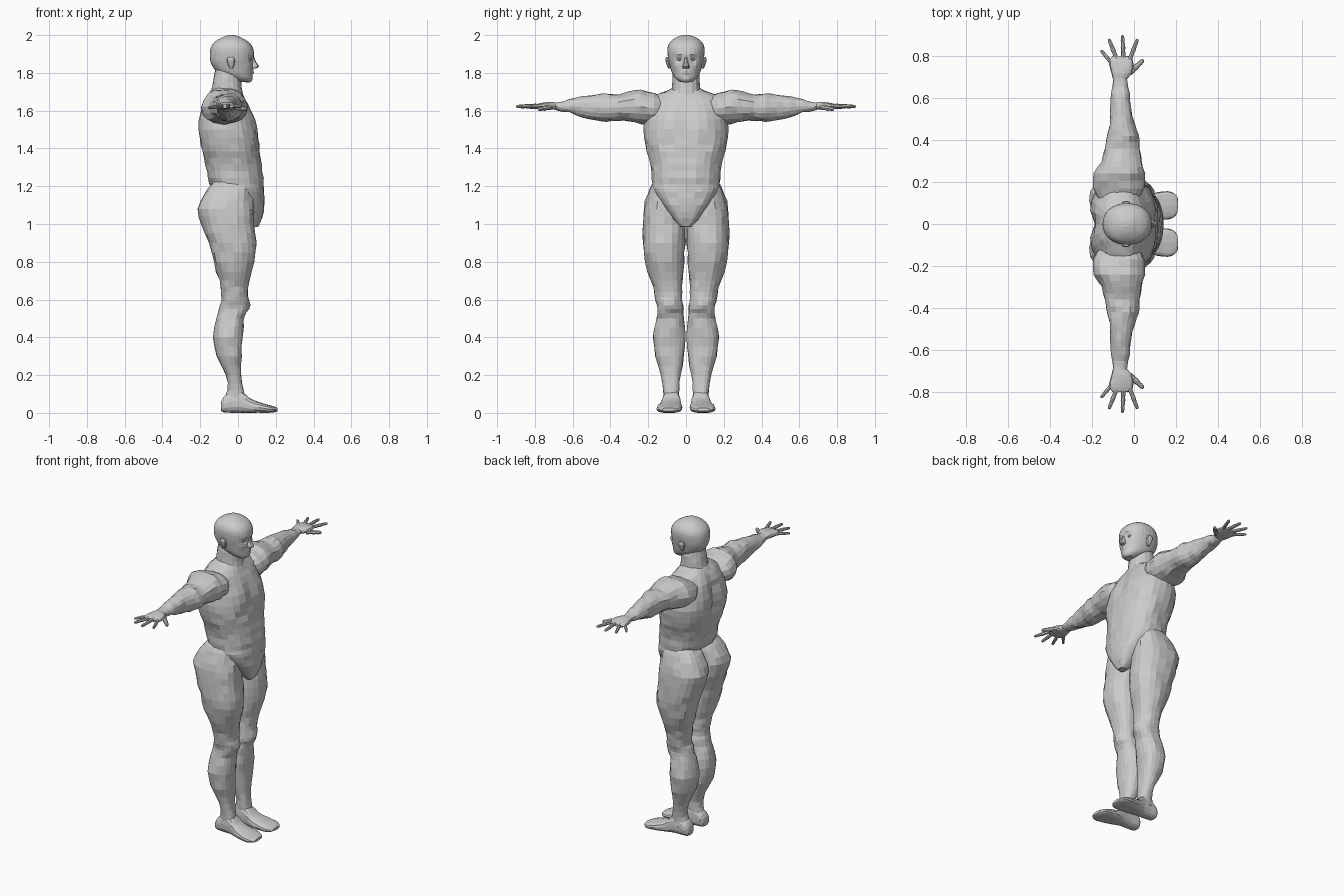
import bpy, bmesh, math
from mathutils import Vector, noise


def spline(rows, k):
    """Catmull-Rom refinement of a list of parameter rows."""
    out = []
    for i in range(len(rows) - 1):
        p0, p1 = rows[max(i - 1, 0)], rows[i]
        p2, p3 = rows[i + 1], rows[min(i + 2, len(rows) - 1)]
        for s in range(k):
            t = s / k
            out.append([0.5 * (2 * b + (c - a) * t + (2 * a - 5 * b + 4 * c - d) * t * t
                               + (3 * b - a - 3 * c + d) * t ** 3)
                        for a, b, c, d in zip(p0, p1, p2, p3)])
    out.append(list(rows[-1]))
    return out


def finish(name, bm, mirror):
    bmesh.ops.recalc_face_normals(bm, faces=bm.faces)
    me = bpy.data.meshes.new(name)
    bm.to_mesh(me)
    bm.free()
    ob = bpy.data.objects.new(name, me)
    bpy.context.collection.objects.link(ob)
    if mirror:
        m = ob.modifiers.new("Mirror", 'MIRROR')
        m.use_axis = (False, True, False)
        m.use_mirror_merge = False
    return ob


def loft(name, rows, axis='z', n=20, k=2, p=2.2, bumps=(), rough=0.0, mirror=False):
    """Rows are (position, u0, u1, v0, v1): superellipse sections along an axis."""
    bm = bmesh.new()
    rings = []
    for w, u0, u1, v0, v1 in spline(rows, k):
        ring = []
        for i in range(n):
            a = 2 * math.pi * i / n
            c, s = math.cos(a), math.sin(a)
            u = (u0 + u1) / 2 + (u1 - u0) / 2 * math.copysign(abs(c) ** (2 / p), c)
            v = (v0 + v1) / 2 + (v1 - v0) / 2 * math.copysign(abs(s) ** (2 / p), s)
            co = {'z': (u, v, w), 'y': (u, w, v), 'x': (w, u, v)}[axis]
            ring.append(bm.verts.new(co))
        rings.append(ring)
    for a, b in zip(rings, rings[1:]):
        for i in range(n):
            j = (i + 1) % n
            bm.faces.new((a[i], a[j], b[j], b[i]))
    bm.faces.new(rings[0])
    bm.faces.new(rings[-1])
    bmesh.ops.recalc_face_normals(bm, faces=bm.faces)
    bm.normal_update()
    # muscle bumps and hollows, symmetric in y
    moves = []
    for v in bm.verts:
        q = Vector((v.co.x, abs(v.co.y), v.co.z))
        d = rough * noise.noise(q * 22)
        for bx, by, bz, r, amt in bumps:
            d += amt * math.exp(-(q - Vector((bx, by, bz))).length_squared / r ** 2)
        moves.append(v.normal * d)
    for v, m in zip(bm.verts, moves):
        v.co += m
    return finish(name, bm, mirror)


def sym(rows):
    return [(z, a, b, -h, h) for z, a, b, h in rows]


# torso, tapering down to the groin
torso_bumps = [
    (.09, .10, 1.53, .08, .016), (.10, 0, 1.53, .03, -.008),      # chest
    (.12, .09, 1.43, .035, -.012),
    (-.20, .11, 1.55, .08, .012), (-.20, .14, 1.42, .07, .008),   # back
    (-.21, 0, 1.58, .045, -.025), (-.21, 0, 1.48, .045, -.025),
    (-.19, 0, 1.38, .045, -.02), (-.16, 0, 1.28, .04, -.014),
    (.02, .19, 1.38, .04, .006)]
torso_bumps += [(.12, .04, z, .03, .006) for z in (1.40, 1.33, 1.26)]
loft("torso", sym([
    (1.72, -.13, .0, .07), (1.69, -.155, .02, .14), (1.66, -.175, .04, .175),
    (1.60, -.195, .065, .205), (1.50, -.205, .095, .225), (1.42, -.20, .112, .215),
    (1.35, -.185, .12, .195), (1.28, -.168, .128, .183), (1.21, -.155, .135, .178),
    (1.17, -.10, .138, .17), (1.10, -.03, .14, .12), (1.03, .02, .13, .07),
    (.985, .06, .11, .025)]), n=28, p=2.4, bumps=torso_bumps, rough=.009)

# neck
loft("neck", sym([
    (1.66, -.15, .03, .09), (1.72, -.138, .02, .075), (1.78, -.128, .015, .07),
    (1.83, -.12, .0, .062)]), n=16, rough=.004)

# head with brow, eye sockets, cheeks and lips
loft("head", sym([
    (1.752, .01, .06, .03), (1.77, -.04, .073, .055), (1.80, -.105, .076, .074),
    (1.84, -.138, .078, .086), (1.88, -.149, .084, .095), (1.93, -.145, .08, .098),
    (1.965, -.122, .055, .083), (1.99, -.08, .01, .048), (2.0, -.05, -.02, .015)]),
    n=32, k=3, p=2.2, bumps=[
        (.07, .036, 1.872, .018, -.015), (.08, .035, 1.893, .016, .006),
        (.06, .055, 1.84, .02, .005), (.08, 0, 1.802, .016, .009),
        (.08, 0, 1.785, .01, -.005), (.07, 0, 1.763, .02, .006)])

# nose
loft("nose", sym([
    (1.885, .06, .084, .008), (1.855, .06, .098, .011), (1.836, .06, .112, .018),
    (1.826, .06, .104, .018), (1.822, .06, .085, .01)]), n=8, k=1)

# ears
loft("ear", [
    (1.822, -.042, -.028, .08, .094), (1.84, -.052, -.02, .08, .102),
    (1.868, -.06, -.016, .085, .11), (1.883, -.054, -.024, .088, .106)],
    n=10, k=2, mirror=True)

# eyes
loft("eye", [
    (.05, .031, .041, 1.867, 1.877), (.066, .024, .048, 1.864, 1.88),
    (.072, .03, .042, 1.869, 1.876)], axis='x', n=8, k=1, mirror=True)

# arms
loft("arm", [
    (.10, -.16, .01, 1.56, 1.67), (.17, -.195, .05, 1.535, 1.69),
    (.24, -.19, .048, 1.53, 1.712), (.30, -.158, .035, 1.542, 1.70),
    (.36, -.142, .03, 1.548, 1.685), (.42, -.13, .024, 1.545, 1.69),
    (.48, -.116, .0, 1.55, 1.685), (.55, -.11, -.014, 1.567, 1.673),
    (.62, -.107, -.02, 1.587, 1.657), (.68, -.10, -.03, 1.601, 1.645),
    (.71, -.10, -.03, 1.605, 1.643)], axis='y', n=16, rough=.009, mirror=True)

# palms
loft("palm", [
    (.69, -.098, -.032, 1.605, 1.643), (.72, -.108, -.01, 1.604, 1.646),
    (.76, -.118, -.004, 1.608, 1.642), (.79, -.112, -.008, 1.612, 1.636),
    (.80, -.10, -.02, 1.615, 1.632)], axis='y', n=14, rough=.003, mirror=True)


def finger(name, base, tip, r):
    bm = bmesh.new()
    a, b = Vector(base), Vector(tip)
    d = (b - a).normalized()
    side = d.cross(Vector((0, 0, 1))).normalized()
    up = side.cross(d)
    prev = None
    for t, f in ((0, 1), (.33, .85), (.45, 1), (.68, .78), (.78, .85), (.95, .65), (1, .3)):
        c = a.lerp(b, t)
        ring = [bm.verts.new(c + (side * math.cos(i * math.pi / 4)
                                  + up * math.sin(i * math.pi / 4)) * r * f) for i in range(8)]
        if prev:
            for i in range(8):
                j = (i + 1) % 8
                bm.faces.new((prev[i], prev[j], ring[j], ring[i]))
        else:
            bm.faces.new(ring)
        prev = ring
    bm.faces.new(prev)
    finish(name, bm, True)


# digits
finger("thumb", (-.02, .72, 1.617), (.045, .782, 1.608), .014)
finger("index_finger", (-.02, .785, 1.625), (.017, .882, 1.622), .011)
finger("middle_finger", (-.05, .79, 1.627), (-.055, .9, 1.622), .011)
finger("ring_finger", (-.082, .785, 1.625), (-.12, .882, 1.62), .011)
finger("little_finger", (-.105, .765, 1.622), (-.158, .828, 1.616), .010)

# legs with buttocks, knees and calves
loft("leg", [
    (1.23, -.125, .05, .03, .16), (1.21, -.145, .07, .012, .18),
    (1.16, -.18, .078, .002, .203), (1.08, -.213, .083, .0, .225),
    (1.0, -.195, .086, .001, .23), (.90, -.155, .098, .005, .23),
    (.80, -.13, .088, .01, .215), (.70, -.10, .062, .018, .185),
    (.64, -.09, .052, .02, .168), (.59, -.088, .055, .02, .16),
    (.55, -.098, .054, .015, .155), (.50, -.115, .035, .012, .155),
    (.40, -.13, .025, .001, .175), (.30, -.112, .02, .01, .163),
    (.20, -.062, .016, .028, .133), (.12, -.058, .03, .036, .12),
    (.06, -.075, .045, .034, .122)], n=20, p=2.4, rough=.008, mirror=True,
    bumps=[(.055, .09, .57, .03, .008), (.0, .21, .95, .05, -.006),
           (.055, .09, .51, .03, -.004), (-.18, .2, 1.02, .05, -.01)])

# feet
loft("foot", [
    (-.09, .05, .105, .012, .05), (-.075, .036, .116, .003, .085),
    (-.03, .034, .12, .0, .12), (.02, .03, .124, .0, .118),
    (.06, .025, .135, .0, .08), (.11, .02, .15, .0, .058),
    (.16, .021, .156, .0, .042), (.19, .03, .148, .003, .034),
    (.208, .055, .125, .01, .026)], axis='x', n=16, p=2.6, rough=.003, mirror=True)
